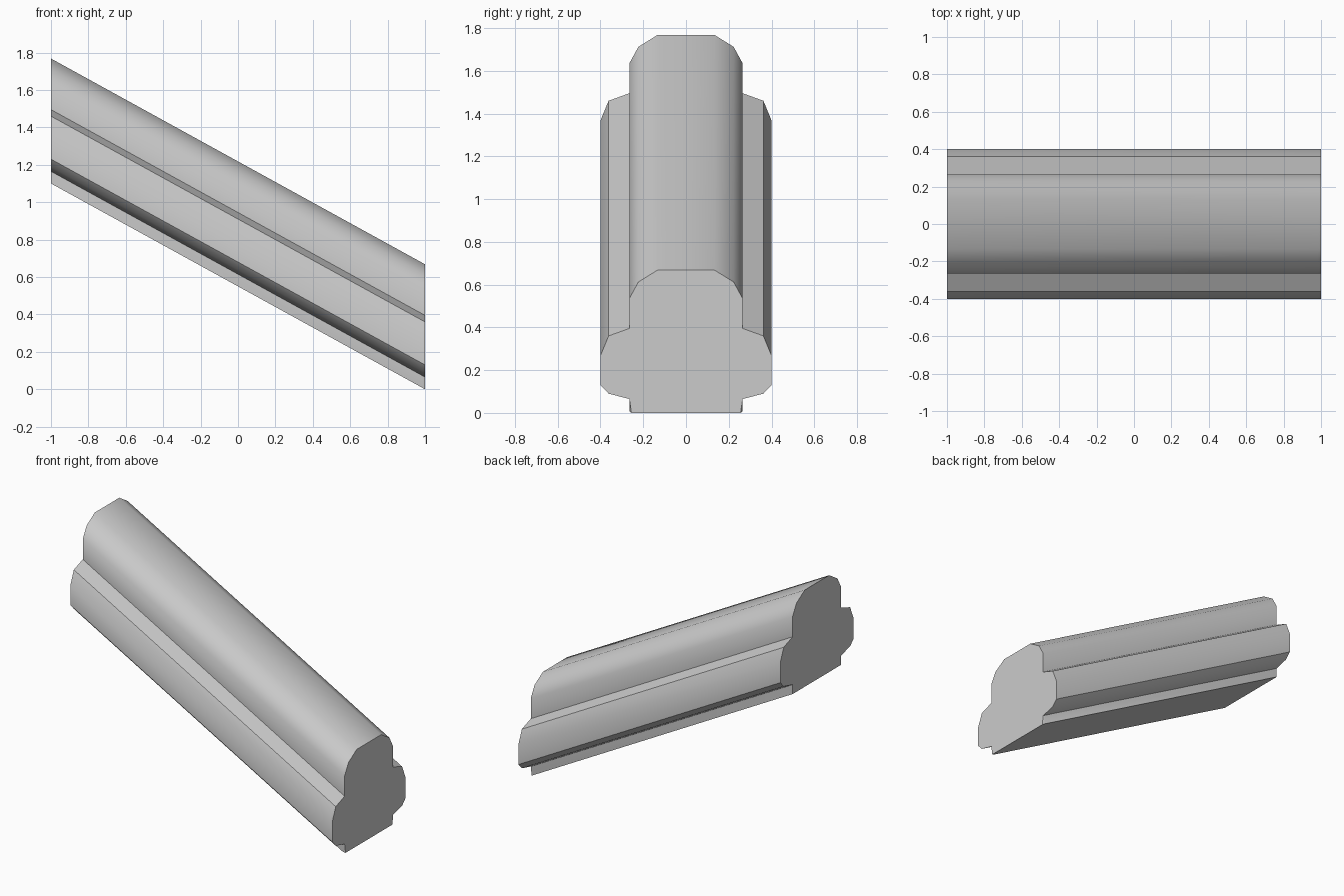
import bpy
import bmesh

cube = bpy.data.objects.get("Cube")
if cube:
    bpy.data.objects.remove(cube, do_unlink=True)

# Single flat grey
grey = bpy.data.materials.new("light grey")
grey.use_nodes = True
grey.diffuse_color = (0.6, 0.6, 0.6, 1)
grey.node_tree.nodes["Principled BSDF"].inputs["Base Color"].default_value = (0.6, 0.6, 0.6, 1)

# Half of the handrail profile (y, z) at the lower end, bottom to top
HALF = [(0.265, 0.0), (0.265, 0.065), (0.362, 0.09), (0.40, 0.13), (0.40, 0.268),
        (0.362, 0.36), (0.265, 0.395), (0.265, 0.535), (0.223, 0.612), (0.133, 0.668)]
PROFILE = HALF + [(-y, z) for y, z in reversed(HALF)]
SLOPE = 0.55      # drop per unit of x
NICK = 0.985      # where the small bottom corner nick begins

bm = bmesh.new()


def section(x):
    """One upright cross-section, lifted along the slope."""
    return [bm.verts.new((x, y, z + SLOPE * (1 - x))) for y, z in PROFILE]


rings = [section(x) for x in (-1, NICK, 1)]

# Nick the bottom corners at the lower end
for v in (rings[-1][0], rings[-1][-1]):
    v.co.y *= 0.255 / 0.265

# Skin the sections and cap both ends
n = len(PROFILE)
for a, b in zip(rings, rings[1:]):
    for i in range(n):
        j = (i + 1) % n
        bm.faces.new((a[i], a[j], b[j], b[i]))
bm.faces.new(rings[0])
bm.faces.new(rings[-1])
bmesh.ops.recalc_face_normals(bm, faces=bm.faces)

mesh = bpy.data.meshes.new("handrail")
bm.to_mesh(mesh)
bm.free()
mesh.materials.append(grey)
rail = bpy.data.objects.new("handrail", mesh)
bpy.context.collection.objects.link(rail)

# Smooth the rounded top and sides, keep the steps crisp
bpy.ops.object.select_all(action='DESELECT')
rail.select_set(True)
bpy.context.view_layer.objects.active = rail
bpy.ops.object.shade_smooth_by_angle(angle=0.66)
